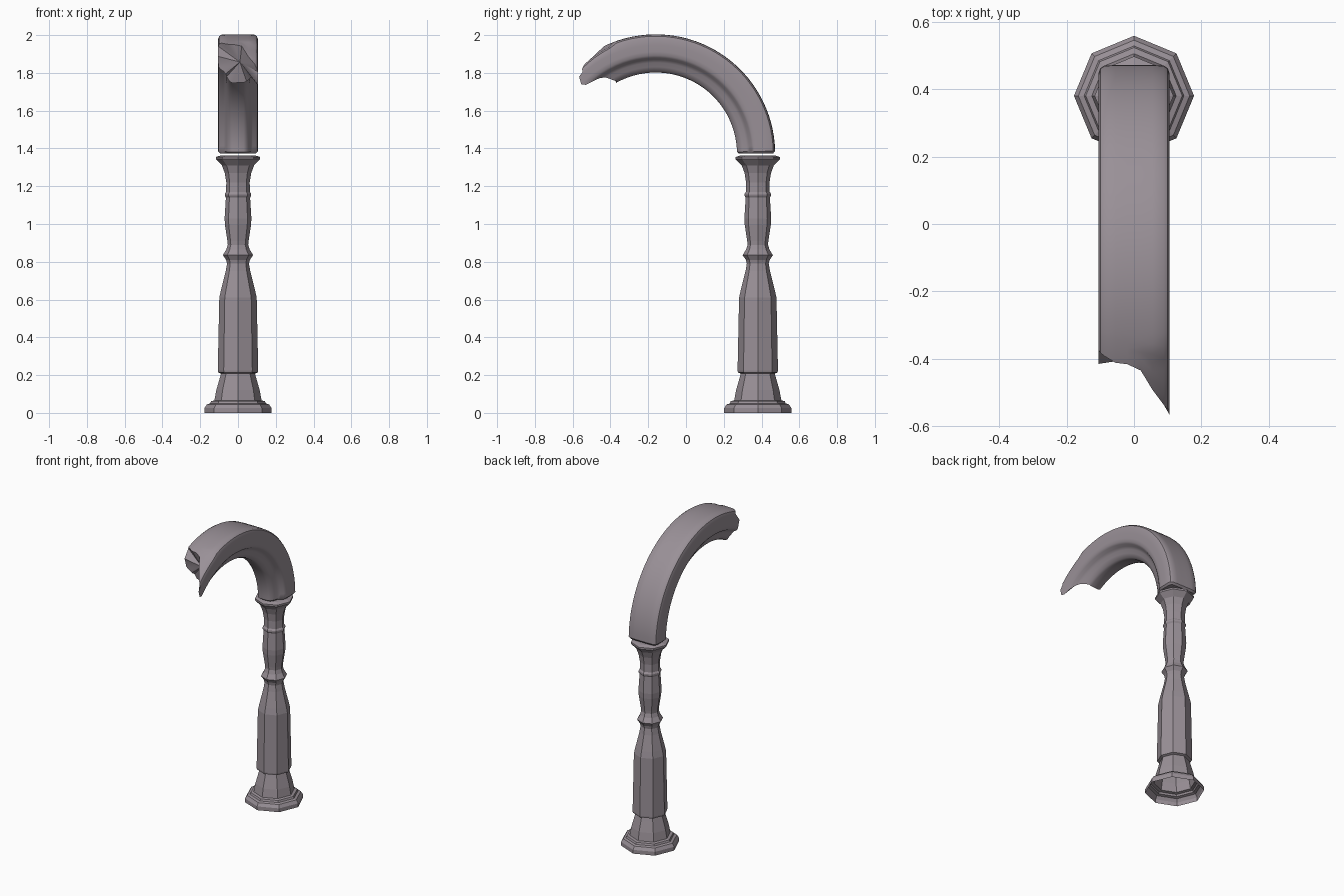
import bpy, bmesh, math, random

if "Cube" in bpy.data.objects:
    bpy.data.objects.remove(bpy.data.objects["Cube"])
random.seed(4)

stone = bpy.data.materials.new("mauve grey stone")
stone.diffuse_color = (0.32, 0.28, 0.31, 1)
stone.use_nodes = True
stone.node_tree.nodes["Principled BSDF"].inputs["Base Color"].default_value = stone.diffuse_color


def make(name, bm):
    bmesh.ops.recalc_face_normals(bm, faces=bm.faces[:])
    me = bpy.data.meshes.new(name)
    bm.to_mesh(me)
    bm.free()
    ob = bpy.data.objects.new(name, me)
    bpy.context.collection.objects.link(ob)
    me.materials.append(stone)
    return ob


def bridge(bm, a, b):
    n = len(a)
    for i in range(n):
        j = (i + 1) % n
        bm.faces.new((a[i], a[j], b[j], b[i]))


# Octagonal turned column, open underneath
profile = [(.178, 0), (.178, .025), (.165, .045), (.148, .05), (.143, .062),
           (.125, .066), (.115, .12), (.095, .19), (.09, .208), (.105, .214),
           (.107, .225), (.099, .61), (.09, .65), (.065, .75), (.058, .79),
           (.063, .81), (.08, .835), (.062, .865), (.054, .89), (.056, .91),
           (.069, .995), (.071, 1.03), (.064, 1.14), (.07, 1.15), (.07, 1.16),
           (.063, 1.17), (.062, 1.22), (.07, 1.27), (.085, 1.31), (.117, 1.343),
           (.117, 1.355), (.09, 1.363)]
bm = bmesh.new()
rings = []
for r, z in profile:
    rings.append([bm.verts.new((r * math.cos(k * math.pi / 4),
                                .38 + r * math.sin(k * math.pi / 4), z)) for k in range(8)])
for a, b in zip(rings, rings[1:]):
    bridge(bm, a, b)
bm.faces.new(rings[-1])
make("column", bm)

# Moulded arch rib: half cross-section (x, radius), mirrored to a closed loop
half = [(.03, .43), (.045, .437), (.06, .46), (.066, .482), (.078, .498), (.095, .508),
        (.103, .52), (.105, .54), (.105, .575), (.105, .608), (.1, .622), (.088, .63),
        (.055, .632), (.02, .632)]
section = half + [(-x, r) for x, r in reversed(half)]
CY, CZ = -.16, 1.372


def break_angle(x, r):
    """Ragged broken end: longer on the right flank, short on the left."""
    h = (r - .43) / .2
    s = max(0, min(1, (x - .02) / .085))
    left = 118 - 1.5 * h + (x + .105) * 12
    if r > .6:
        left = 110 + (x + .105) * 52
    right = 117 + 40 * h if h < .5 else 137 - 6 * (h - .5) / .5
    return left * (1 - s) + right * s + random.uniform(-1, 1)


def place(bm, x, r, deg):
    a = math.radians(deg)
    return bm.verts.new((x, CY + r * math.cos(a), CZ + r * math.sin(a)))


bm = bmesh.new()
rings = []
# slightly narrowed foot
rings.append([place(bm, x * .9, .53 + (r - .53) * .9, 0.2) for x, r in section])
for i in range(31):
    deg = 1.3 + 103.7 * i / 30
    rings.append([place(bm, x, r, deg) for x, r in section])
ends = [break_angle(x, r) for x, r in section]
for i in range(1, 7):
    ring = []
    for (x, r), e in zip(section, ends):
        deg = 105 + (e - 105) * i / 6
        # chipped top of the long splinter
        if r > .6 and x > .03 and deg > 112:
            r -= .012 + (deg - 112) / 19 * .014
        ring.append(place(bm, x, r, deg))
    rings.append(ring)
for a, b in zip(rings, rings[1:]):
    bridge(bm, a, b)
bm.faces.new(rings[0])
# broken face: fan to a recessed centre
c = place(bm, .01, .54, 116)
last = rings[-1]
for i in range(len(last)):
    bm.faces.new((last[i], last[(i + 1) % len(last)], c))
arch = make("broken_arch", bm)
bpy.context.view_layer.objects.active = arch
arch.select_set(True)
bpy.ops.object.shade_smooth_by_angle(angle=math.radians(35))
